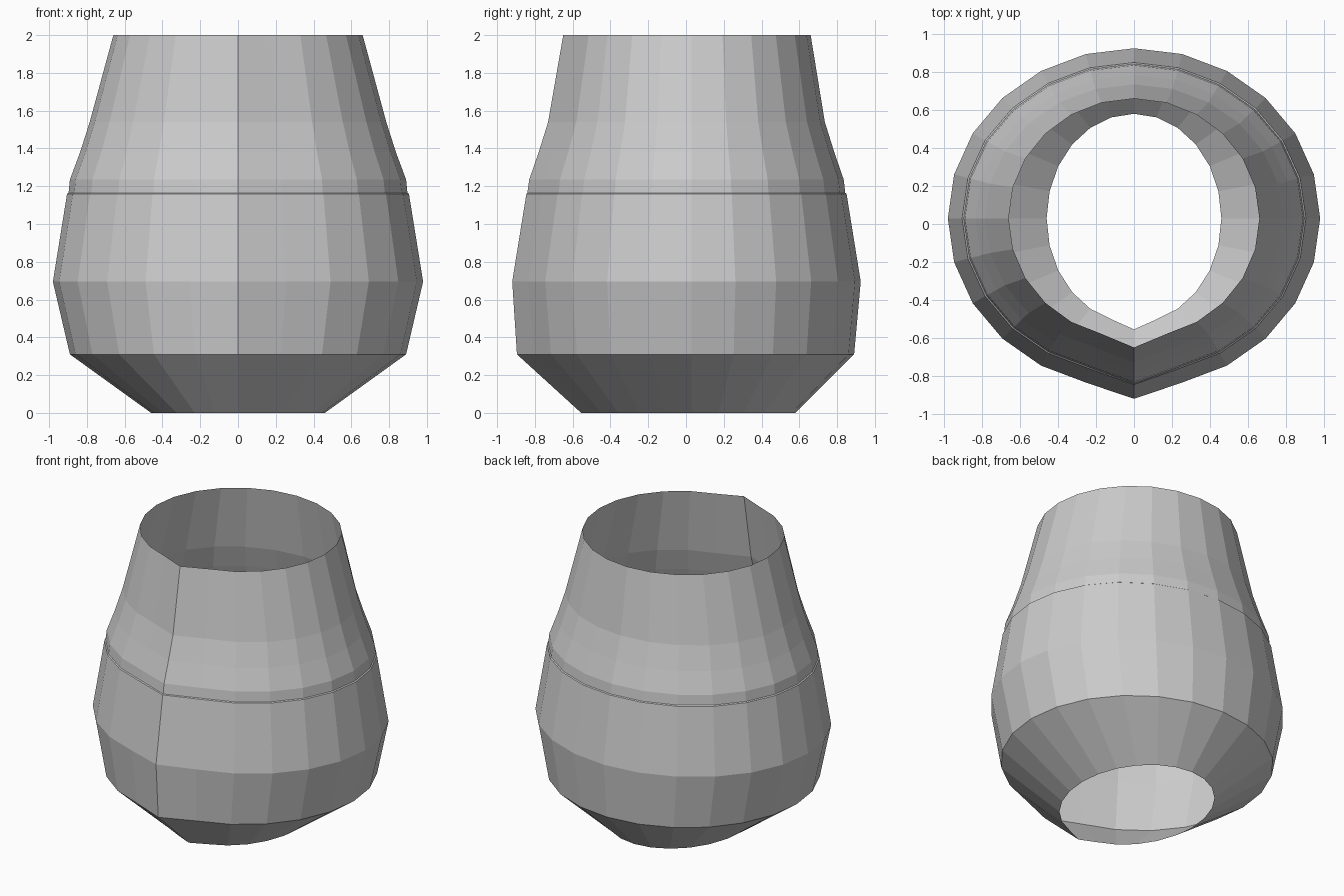
import bpy, bmesh, math

if "Cube" in bpy.data.objects:
    bpy.data.objects.remove(bpy.data.objects["Cube"])

SIDES = 24
CY = 0.03  # centre of the rounded back part

# height, half width, back y, front ridge y
PROFILE = [
    (0.00, 0.46, 0.58, -0.555),
    (0.31, 0.89, 0.89, -0.895),
    (0.695, 0.98, 0.925, -0.92),
    (1.16, 0.905, 0.85, -0.845),
    (1.165, 0.897, 0.843, -0.84),
    (1.235, 0.89, 0.835, -0.83),
    (1.38, 0.836, 0.785, -0.78),
    (1.54, 0.785, 0.735, -0.73),
    (2.00, 0.66, 0.66, -0.65),
]


def ring(bm, z, rx, back, front):
    """Round ring drawn to a point at the front."""
    verts = []
    for i in range(SIDES):
        a = math.tau * i / SIDES
        x, y = rx * math.sin(a), CY + (back - CY) * math.cos(a)
        if i == SIDES // 2:
            x, y = 0.0, front
        verts.append(bm.verts.new((x, y, z)))
    return verts


# Open shell with a front ridge
bm = bmesh.new()
rings = [ring(bm, *row) for row in PROFILE]
for lo, hi in zip(rings, rings[1:]):
    for i in range(SIDES):
        j = (i + 1) % SIDES
        bm.faces.new((lo[j], lo[i], hi[i], hi[j]))
bmesh.ops.recalc_face_normals(bm, faces=bm.faces)
# Outward normals on the open wall
f = max(bm.faces, key=lambda f: f.calc_center_median().x)
if f.normal.x < 0:
    bmesh.ops.reverse_faces(bm, faces=bm.faces)
mesh = bpy.data.meshes.new("shell")
bm.to_mesh(mesh)
bm.free()
bpy.context.collection.objects.link(bpy.data.objects.new("shell", mesh))
